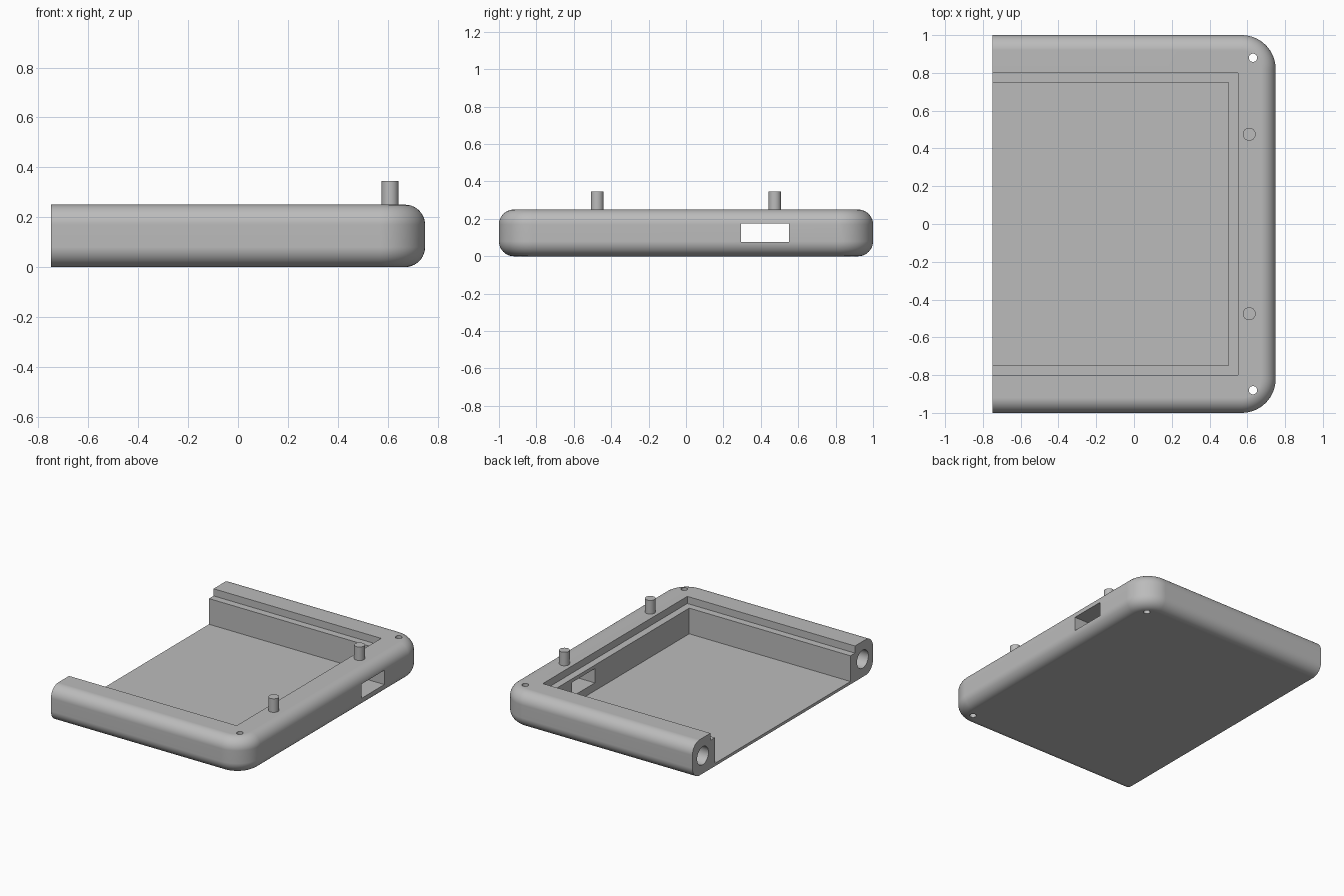
import bpy
import bmesh
from math import pi
from mathutils import Matrix, Vector

if "Cube" in bpy.data.objects:
    bpy.data.objects.remove(bpy.data.objects["Cube"], do_unlink=True)

BACK, FRONT, SIDE, TOP = -0.75, 0.75, 1.0, 0.25

grey = bpy.data.materials.new("plain_grey")
grey.use_nodes = True
colour = (0.5, 0.5, 0.5, 1)
grey.diffuse_color = colour
grey.node_tree.nodes["Principled BSDF"].inputs["Base Color"].default_value = colour


def add_object(name, bm):
    bmesh.ops.recalc_face_normals(bm, faces=bm.faces[:])
    mesh = bpy.data.meshes.new(name)
    bm.to_mesh(mesh)
    bm.free()
    mesh.materials.append(grey)
    obj = bpy.data.objects.new(name, mesh)
    bpy.context.collection.objects.link(obj)
    return obj


def box_mesh(low, high):
    low, high = Vector(low), Vector(high)
    bm = bmesh.new()
    matrix = Matrix.Translation((low + high) / 2) @ Matrix.Diagonal(high - low).to_4x4()
    bmesh.ops.create_cube(bm, size=1, matrix=matrix)
    return bm


def cylinder(name, centre, radius, length, along_x=False):
    bm = bmesh.new()
    turn = Matrix.Rotation(pi / 2 if along_x else 0, 4, "Y")
    bmesh.ops.create_cone(bm, cap_ends=True, segments=40, radius1=radius,
                          radius2=radius, depth=length,
                          matrix=Matrix.Translation(centre) @ turn)
    return add_object(name, bm)


def activate(obj):
    bpy.ops.object.select_all(action="DESELECT")
    obj.select_set(True)
    bpy.context.view_layer.objects.active = obj


def cut(target, cutter):
    cutter.hide_render = True
    activate(target)
    mod = target.modifiers.new("cut", "BOOLEAN")
    mod.operation, mod.solver, mod.object = "DIFFERENCE", "EXACT", cutter
    bpy.ops.object.modifier_apply(modifier=mod.name)
    bpy.data.objects.remove(cutter, do_unlink=True)


def smooth(obj):
    activate(obj)
    bpy.ops.object.shade_smooth_by_angle(angle=pi / 6)


# Tray body: round the two closed corners, then the top and bottom rims
bm = box_mesh((BACK, -SIDE, 0), (FRONT, SIDE, TOP))
corners = [e for e in bm.edges if all(v.co.x > 0 for v in e.verts)
           and abs(e.verts[0].co.z - e.verts[1].co.z) > 0.1]
bmesh.ops.bevel(bm, geom=corners, offset=0.18, segments=14, profile=0.5,
                affect="EDGES")
rims = [e for e in bm.edges
        if abs(e.verts[0].co.z - e.verts[1].co.z) < 0.001
        and any(v.co.x > BACK + 0.01 for v in e.verts)]
bmesh.ops.bevel(bm, geom=rims, offset=0.08, segments=10, profile=0.5,
                affect="EDGES")
body = add_object("tray_body", bm)

# Open cavity, shallow ledge around it, and the slot in the closed wall
cut(body, add_object("cavity_cutter", box_mesh((-1, -0.75, 0.02), (0.5, 0.75, 0.4))))
cut(body, add_object("ledge_cutter", box_mesh((-1, -0.8, 0.2), (0.55, 0.8, 0.4))))
cut(body, add_object("slot_cutter", box_mesh((0.4, 0.295, 0.075), (0.9, 0.55, 0.175))))

for name, s in (("left", 1), ("right", -1)):
    # Long bore in each side wall and a small pin hole through each corner
    cut(body, cylinder("bore_cutter", (-0.1, s * 0.885, 0.125), 0.063, 1.5, True))
    cut(body, cylinder("pin_hole_cutter", (0.63, s * 0.88, 0.125), 0.022, 0.5))
    # Upright peg on the closed rim
    smooth(cylinder(name + "_peg", (0.61, s * 0.475, 0.2875), 0.034, 0.115))

smooth(body)
weighted = body.modifiers.new("even_shading", "WEIGHTED_NORMAL")
weighted.keep_sharp = True
